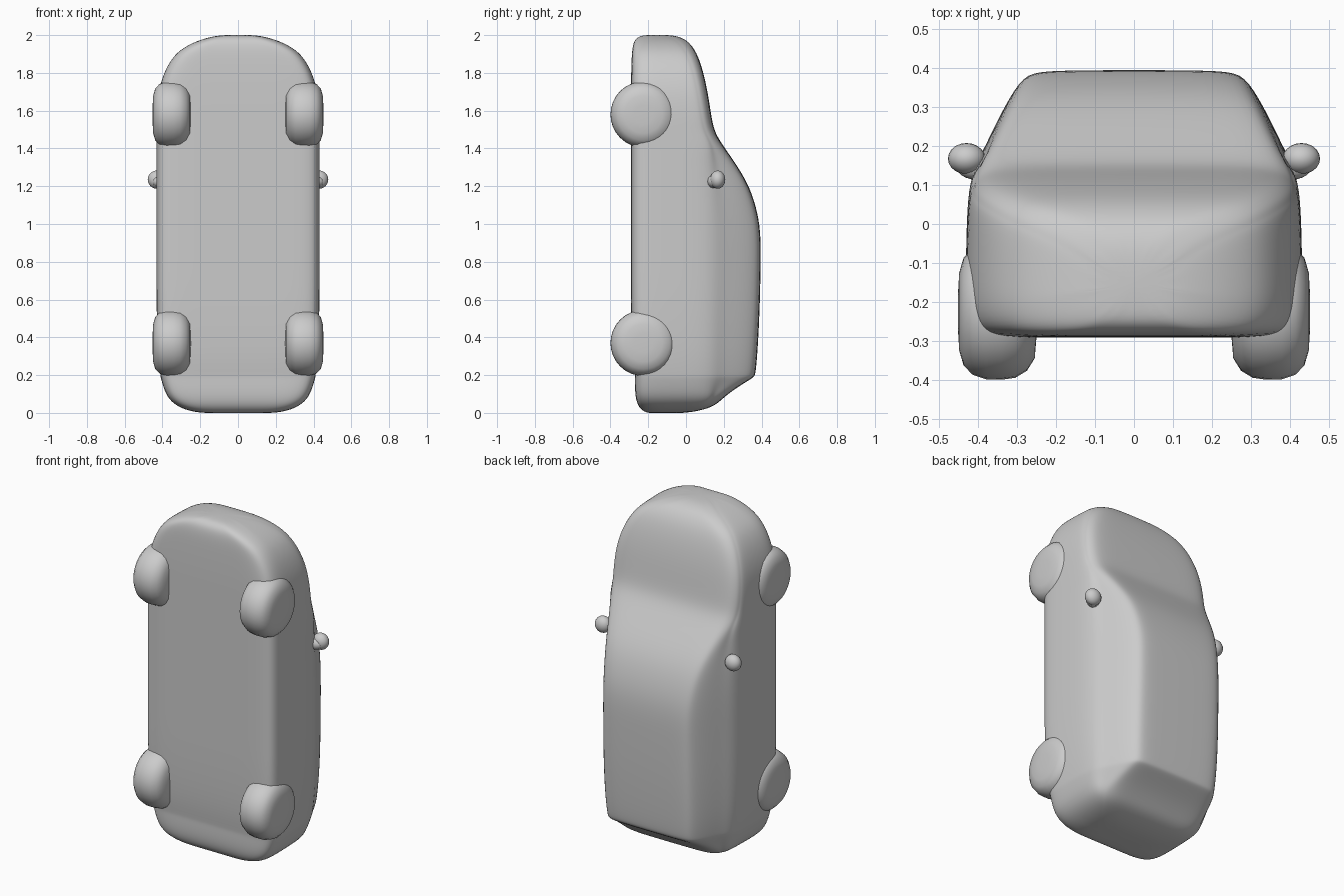
import bpy, bmesh, math

if "Cube" in bpy.data.objects:
    bpy.data.objects.remove(bpy.data.objects["Cube"])

grey = bpy.data.materials.new("plain grey")
grey.diffuse_color = (0.6, 0.6, 0.6, 1)
grey.use_nodes = True
grey.node_tree.nodes["Principled BSDF"].inputs["Base Color"].default_value = grey.diffuse_color


def finish(name, bm, subdiv=0):
    bmesh.ops.recalc_face_normals(bm, faces=bm.faces)
    for f in bm.faces:
        f.smooth = True
    me = bpy.data.meshes.new(name)
    bm.to_mesh(me)
    bm.free()
    me.materials.append(grey)
    ob = bpy.data.objects.new(name, me)
    bpy.context.collection.objects.link(ob)
    if subdiv:
        mod = ob.modifiers.new("round", 'SUBSURF')
        mod.levels = mod.render_levels = subdiv
    return ob


def loft(bm, rings, closed_ends=True):
    rows = [[bm.verts.new(p) for p in ring] for ring in rings]
    n = len(rows[0])
    for a, b in zip(rows, rows[1:]):
        for i in range(n):
            j = (i + 1) % n
            bm.faces.new((a[i], a[j], b[j], b[i]))
    if closed_ends:
        bm.faces.new(rows[0])
        bm.faces.new(rows[-1])


# Car body, tail down: height, half width, underside, top surface
STATIONS = [
    (-0.002, 0.16, -0.19, -0.04), (0.005, 0.24, -0.22, 0.04),
    (0.03, 0.315, -0.25, 0.14), (0.07, 0.365, -0.265, 0.185),
    (0.12, 0.39, -0.27, 0.245), (0.17, 0.405, -0.27, 0.325),
    (0.19, 0.41, -0.27, 0.358), (0.21, 0.413, -0.272, 0.366),
    (0.32, 0.425, -0.285, 0.376), (0.55, 0.432, -0.292, 0.388),
    (0.80, 0.432, -0.292, 0.393), (0.93, 0.432, -0.292, 0.393),
    (1.05, 0.432, -0.292, 0.38), (1.20, 0.432, -0.292, 0.335),
    (1.32, 0.432, -0.292, 0.26), (1.42, 0.432, -0.292, 0.19),
    (1.49, 0.432, -0.292, 0.146), (1.58, 0.432, -0.292, 0.13),
    (1.70, 0.423, -0.292, 0.112), (1.80, 0.393, -0.29, 0.09),
    (1.87, 0.355, -0.288, 0.068), (1.92, 0.31, -0.285, 0.045),
    (1.96, 0.24, -0.278, 0.015), (1.985, 0.17, -0.262, -0.02),
    (2.002, 0.09, -0.23, -0.08)]


def section(z, w, yb, yt):
    belt = min(0.12, yt - 0.07)
    rise = yt - belt
    r = w - 0.045 - max(0, yt - 0.13) * 0.4      # roof edge half width
    if w < 0.2:
        r = w * 0.75
    cabin = min(1, max(0, (yt - 0.13) / 0.12))
    bx, by = w - 0.015 - 0.03 * cabin, belt + rise * 0.25
    rx, ry = r + 0.01, yt - 0.02
    c = min(0.06, w * 0.3)
    half = [(w * 0.45, yb), (w - c, yb), (w - c * 0.25, yb + 0.025),
            (w, yb + 0.08), (w, (yb + belt) / 2), (w - 0.005, belt), (bx, by),
            ((bx + rx) / 2 + 0.005, (by + ry) / 2), (rx, ry),
            (r - 0.03, yt), (r * 0.5, yt + 0.002)]
    pts = [(0, yb)] + half + [(0, yt + 0.003)] + [(-x, y) for x, y in half[::-1]]
    return [(x, y, z) for x, y in pts]


bm = bmesh.new()
loft(bm, [section(*s) for s in STATIONS])
finish("car_body", bm, 2)

# Wheels: rounded discs turned about the x axis (x, radius)
TYRE = [(0.25, 0.06), (0.255, 0.12), (0.275, 0.152), (0.305, 0.17),
        (0.34, 0.175), (0.38, 0.174), (0.415, 0.162), (0.438, 0.138),
        (0.449, 0.10), (0.452, 0.05)]
for end, zc in (("rear", 0.37), ("front", 1.58)):
    for side, s in (("left", -1), ("right", 1)):
        bm = bmesh.new()
        loft(bm, [[(s * x, -0.225 + r * math.cos(a), zc + r * math.sin(a))
                   for a in (k * math.tau / 32 for k in range(32))]
                  for x, r in TYRE])
        finish(end + "_wheel_" + side, bm)

# Door mirrors: egg-shaped housing on a short stalk
for side, s in (("left", -1), ("right", 1)):
    for part, loc, size in (("mirror", (0.43, 0.168, 1.235), (0.048, 0.04, 0.048)),
                            ("mirror_stalk", (0.40, 0.145, 1.225), (0.055, 0.032, 0.035))):
        bm = bmesh.new()
        bmesh.ops.create_uvsphere(bm, u_segments=20, v_segments=12, radius=1)
        for v in bm.verts:
            v.co = [s * (loc[0] + v.co.x * size[0]),
                    loc[1] + v.co.y * size[1], loc[2] + v.co.z * size[2]]
        finish(part + "_" + side, bm)
